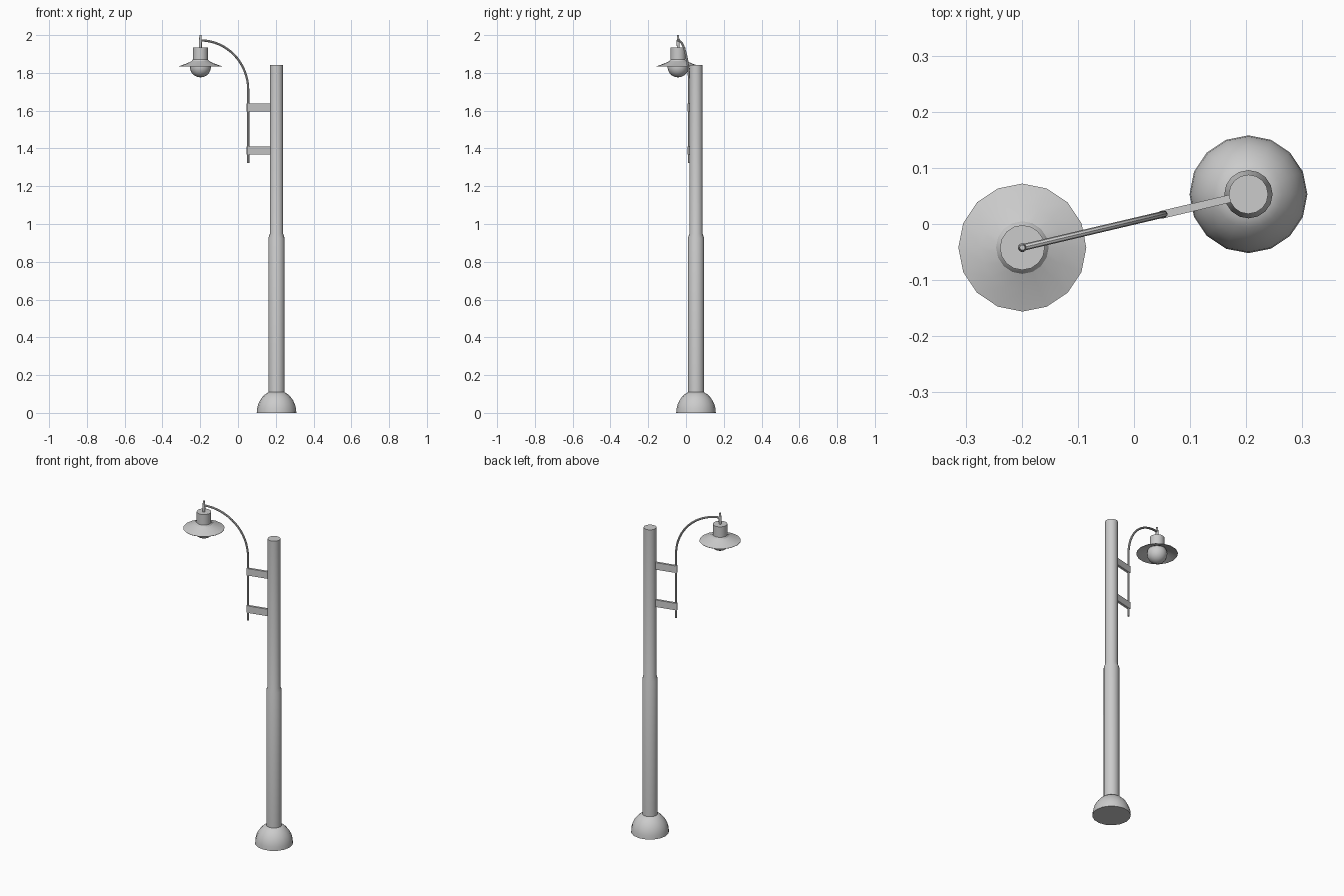
import bpy, bmesh, math
from mathutils import Vector, Matrix

cube = bpy.data.objects.get("Cube")
if cube:
    bpy.data.objects.remove(cube, do_unlink=True)

POLE = Vector((0.204, 0.053, 0))
LAMP = Vector((-0.199, -0.042, 0))
REACH = (LAMP - POLE).length
OUT = (LAMP - POLE).normalized()
ARM = 0.154  # distance from the pole axis to the upright of the arm

grey = bpy.data.materials.new("painted grey metal")
grey.use_nodes = True
grey.diffuse_color = (0.6, 0.6, 0.6, 1)
grey.node_tree.nodes["Principled BSDF"].inputs["Base Color"].default_value = (0.6, 0.6, 0.6, 1)


def finish(name, bm, smooth=True):
    bmesh.ops.recalc_face_normals(bm, faces=bm.faces)
    mesh = bpy.data.meshes.new(name)
    bm.to_mesh(mesh)
    bm.free()
    mesh.materials.append(grey)
    obj = bpy.data.objects.new(name, mesh)
    bpy.context.collection.objects.link(obj)
    if smooth:
        bpy.ops.object.select_all(action='DESELECT')
        obj.select_set(True)
        bpy.context.view_layer.objects.active = obj
        bpy.ops.object.shade_smooth_by_angle(angle=math.radians(40))
    return obj


def lathe(name, centre, profile, sides=16, closed=False):
    """Revolve (radius, height) points about a vertical axis."""
    bm = bmesh.new()
    rings = []
    for r, z in profile:
        rings.append([bm.verts.new((centre.x + r * math.cos(a), centre.y + r * math.sin(a), z))
                      for a in (2 * math.pi * i / sides for i in range(sides))])
    pairs = list(zip(rings, rings[1:]))
    if closed:
        pairs.append((rings[-1], rings[0]))
    else:
        bm.faces.new(rings[0])
        bm.faces.new(rings[-1])
    for low, high in pairs:
        for i in range(sides):
            j = (i + 1) % sides
            bm.faces.new((low[i], low[j], high[j], high[i]))
    return finish(name, bm)


# Domed foot and stepped pole
dome = [(0.105 * math.cos(a), 0.12 * math.sin(a))
        for a in (math.radians(66) * i / 6 for i in range(7))]
lathe("base_dome", POLE, dome)
lathe("pole", POLE, [(0.043, 0.09), (0.043, 0.925), (0.035, 0.95), (0.035, 1.842)])

# Lamp head: bulb, hollow shade, housing and hanger
bulb = [(0.056 * math.sin(a), 1.832 - 0.056 * math.cos(a))
        for a in (math.pi * (i + 0.05) / 10.1 for i in range(11))]
lathe("bulb", LAMP, bulb)
lathe("shade", LAMP, [(0.114, 1.835), (0.075, 1.849), (0.038, 1.866),
                      (0.038, 1.862), (0.075, 1.845), (0.113, 1.833)], closed=True)
lathe("lamp_housing", LAMP, [(0.04, 1.855), (0.04, 1.934)])
lathe("hanger", LAMP, [(0.007, 1.93), (0.008, 1.965), (0.005, 2.0)], sides=10)

# Arm: straight upright bending over in a quarter arc
bm = bmesh.new()
span = REACH - ARM
path = [(ARM, 1.322)] + [(REACH - span * math.cos(a), 1.71 + 0.262 * math.sin(a))
                         for a in (math.pi / 2 * i / 16 for i in range(17))]
points = [POLE + OUT * d + Vector((0, 0, z)) for d, z in path]
side = OUT.cross(Vector((0, 0, 1)))
rings = []
for i, p in enumerate(points):
    tangent = (points[min(i + 1, len(points) - 1)] - points[max(i - 1, 0)]).normalized()
    if i == 1:
        tangent = Vector((0, 0, 1))
    normal = side.cross(tangent)
    rings.append([bm.verts.new(p + 0.006 * (side * math.cos(a) + normal * math.sin(a)))
                  for a in (math.pi / 4 * k for k in range(8))])
for low, high in zip(rings, rings[1:]):
    for k in range(8):
        bm.faces.new((low[k], low[(k + 1) % 8], high[(k + 1) % 8], high[k]))
bm.faces.new(rings[0])
bm.faces.new(rings[-1])
finish("curved_arm", bm)

# Two flat brackets between pole and arm
turn = Matrix.Rotation(math.atan2(OUT.y, OUT.x), 4, 'Z')
inner, outer = 0.02, ARM + 0.007
for name, z in (("lower_bracket", 1.39), ("upper_bracket", 1.616)):
    bm = bmesh.new()
    bmesh.ops.create_cube(bm, size=1)
    middle = POLE + OUT * ((inner + outer) / 2) + Vector((0, 0, z))
    bm.transform(Matrix.Translation(middle) @ turn
                 @ Matrix.Diagonal((outer - inner, 0.014, 0.042, 1)))
    finish(name, bm, smooth=False)
